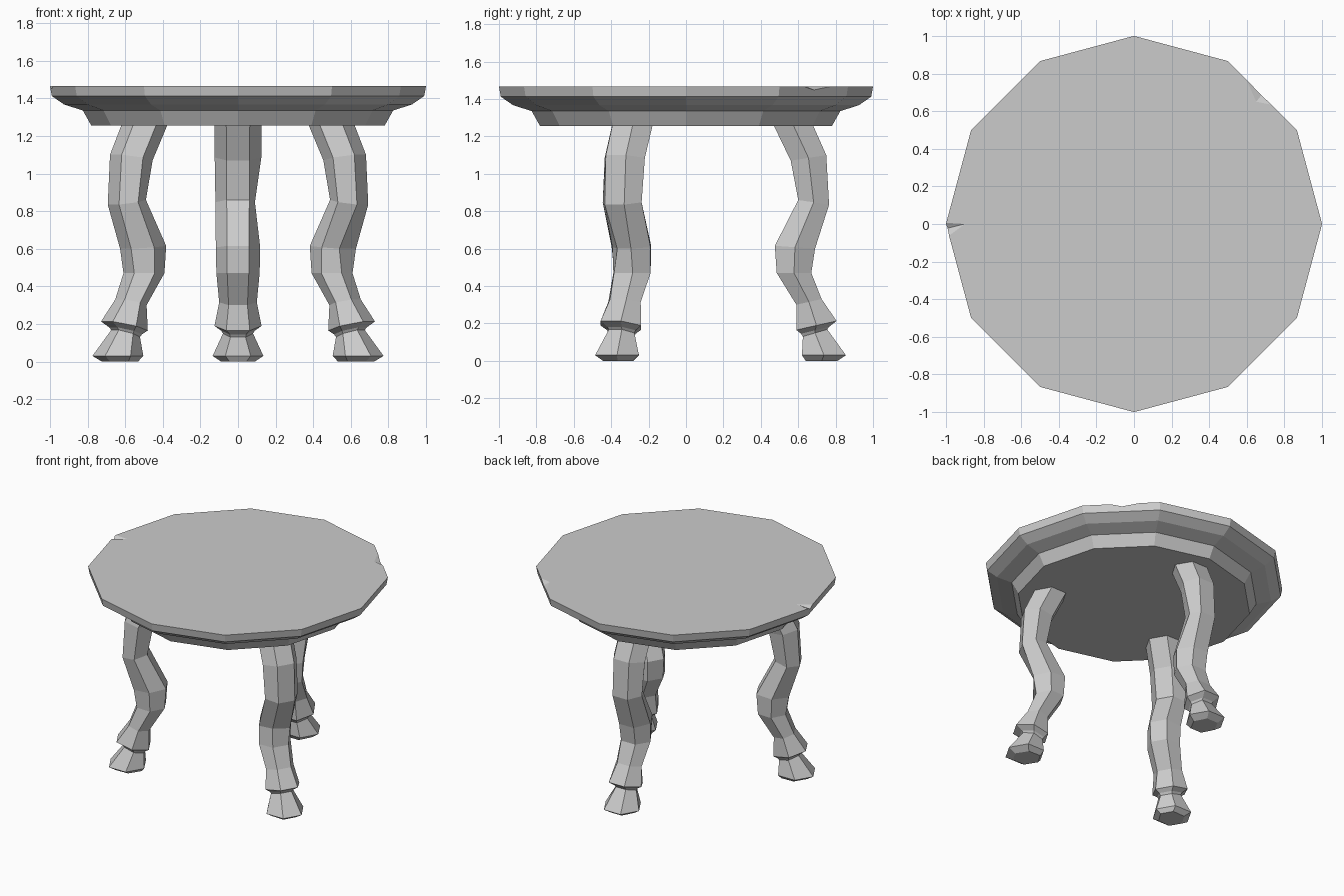
import bpy, bmesh
from math import cos, sin, radians, pi
from mathutils import Vector, Matrix

cube = bpy.data.objects.get("Cube")
if cube:
    bpy.data.objects.remove(cube)

grey = bpy.data.materials.new("plain_grey")
grey.use_nodes = True
grey.diffuse_color = (0.6, 0.6, 0.6, 1)
grey.node_tree.nodes["Principled BSDF"].inputs["Base Color"].default_value = (0.6, 0.6, 0.6, 1)


def finish(name, bm):
    bmesh.ops.recalc_face_normals(bm, faces=bm.faces)
    mesh = bpy.data.meshes.new(name)
    bm.to_mesh(mesh)
    bm.free()
    mesh.materials.append(grey)
    obj = bpy.data.objects.new(name, mesh)
    bpy.context.collection.objects.link(obj)
    return obj


def skin(bm, rings):
    """Bridge successive vertex rings and cap both ends."""
    for a, b in zip(rings, rings[1:]):
        n = len(a)
        for i in range(n):
            j = (i + 1) % n
            bm.faces.new((a[i], a[j], b[j], b[i]))
    bm.faces.new(rings[0])
    bm.faces.new(rings[-1])


# Table top: twelve-sided moulded disc, (radius, height) profile
bm = bmesh.new()
rings = []
for r, z in [(0.78, 1.255), (0.825, 1.335), (0.925, 1.367), (0.99, 1.412), (1.0, 1.466)]:
    rings.append([bm.verts.new((r * cos(i * pi / 6), r * sin(i * pi / 6), z)) for i in range(12)])
skin(bm, rings)
table_top = finish("table_top", bm)


# Small chips broken out of the rim
def chip(obj, points):
    bm = bmesh.new()
    for p in points:
        bm.verts.new(p)
    bmesh.ops.convex_hull(bm, input=bm.verts)
    cutter = finish("chip_cutter", bm)
    cutter.hide_render = True
    mod = obj.modifiers.new("chip", "BOOLEAN")
    mod.operation = "DIFFERENCE"
    mod.solver = "EXACT"
    mod.object = cutter
    bpy.context.view_layer.objects.active = obj
    bpy.ops.object.modifier_apply(modifier=mod.name)
    bpy.data.objects.remove(cutter)


chip(table_top, [(0.65, 0.65, 1.466), (0.585, 0.79, 1.467), (0.74, 0.63, 1.467),
                 (0.69, 0.7, 1.44), (0.8, 0.8, 1.6)])
chip(table_top, [(-0.9, 0, 1.466), (-0.99, -0.07, 1.467), (-1.03, 0.01, 1.467),
                 (-1.02, -0.03, 1.445), (-1.1, -0.03, 1.6)])

# Hoofed leg sections: inner radius, inner z, outer radius, outer z, half width
SECTIONS = [
    (0.64, 0.0, 0.81, 0.0, 0.09),
    (0.62, 0.03, 0.855, 0.03, 0.135),
    (0.625, 0.13, 0.755, 0.168, 0.08),
    (0.615, 0.145, 0.765, 0.182, 0.088),
    (0.59, 0.165, 0.805, 0.213, 0.125),
    (0.59, 0.3, 0.725, 0.33, 0.1),
    (0.485, 0.47, 0.67, 0.47, 0.115),
    (0.475, 0.615, 0.69, 0.6, 0.118),
    (0.6, 0.86, 0.765, 0.835, 0.12),
    (0.56, 1.07, 0.75, 1.1, 0.124),
    (0.47, 1.257, 0.68, 1.257, 0.125),
]


def leg(name, angle, dent=None):
    bm = bmesh.new()
    rings = []
    for r0, z0, r1, z1, w in SECTIONS:
        rm, zm = (r0 + r1) / 2, (z0 + z1) / 2
        hexagon = [(r1, -w / 2, z1), (r1, w / 2, z1), (rm, w, zm),
                   (r0, w / 2, z0), (r0, -w / 2, z0), (rm, -w, zm)]
        rings.append([bm.verts.new(p) for p in hexagon])
    # Worn dent: one corner pushed in
    if dent:
        section, corner, push = dent
        rings[section][corner].co += Vector(push)
    skin(bm, rings)
    bm.transform(Matrix.Rotation(radians(angle), 4, "Z"))
    return finish(name, bm)


leg("back_leg", 90, (8, 5, (0, 0.03, 0)))
leg("front_left_leg", -30, (7, 0, (-0.04, 0.01, 0)))
leg("front_right_leg", 210)
